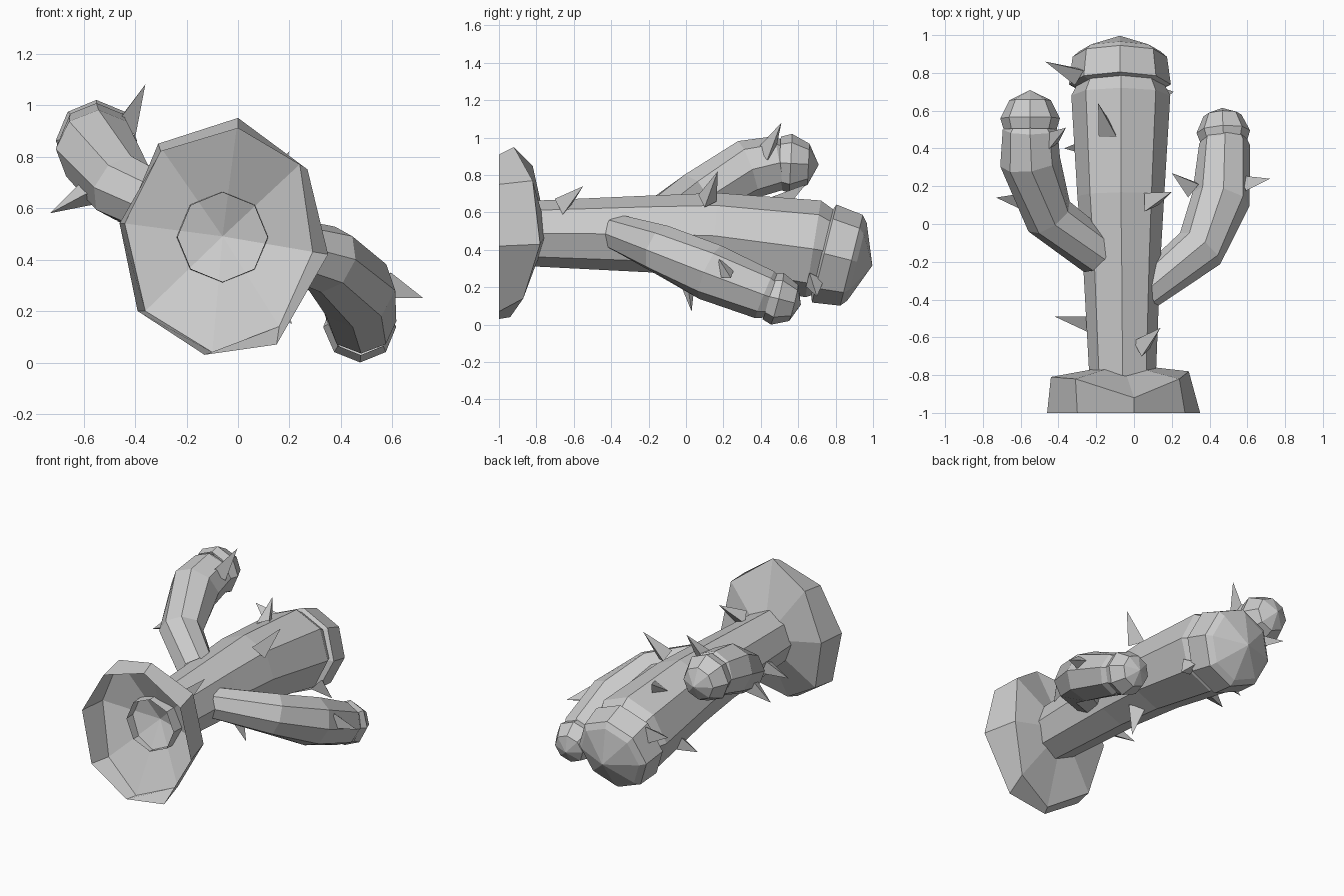
import bpy, bmesh, math
from mathutils import Vector as V

if "Cube" in bpy.data.objects:
    bpy.data.objects.remove(bpy.data.objects["Cube"])

SIDES = 8


def loft(name, rings, tip=None):
    """Skin a list of equal-length point rings, optionally closing to a tip."""
    bm = bmesh.new()
    loops = [[bm.verts.new(p) for p in r] for r in rings]
    n = len(loops[0])
    for a, b in zip(loops, loops[1:]):
        for i in range(n):
            j = (i + 1) % n
            bm.faces.new((a[i], a[j], b[j], b[i]))
    if tip is not None:
        t = bm.verts.new(tip)
        for i in range(n):
            bm.faces.new((loops[-1][i], loops[-1][(i + 1) % n], t))
    bmesh.ops.recalc_face_normals(bm, faces=bm.faces)
    me = bpy.data.meshes.new(name)
    bm.to_mesh(me)
    bm.free()
    ob = bpy.data.objects.new(name, me)
    bpy.context.collection.objects.link(ob)
    return ob


def ring(c, d, r, n=SIDES, phase=0.0):
    """Regular polygon around c, facing along d, first corner towards +z."""
    d = V(d).normalized()
    up = V((0, 0, 1))
    u = (up - d * up.dot(d)).normalized()
    w = d.cross(u)
    return [V(c) + (u * math.cos(a) + w * math.sin(a)) * r
            for a in (phase + 2 * math.pi * i / n for i in range(n))]


def tube(name, path):
    """Open faceted tube through (x, y, z, radius) points."""
    pts = [V(p[:3]) for p in path]
    rings = []
    for i, p in enumerate(path):
        d = V()
        if i:
            d += (pts[i] - pts[i - 1]).normalized()
        if i < len(pts) - 1:
            d += (pts[i + 1] - pts[i]).normalized()
        rings.append(ring(pts[i], d, p[3]))
    return loft(name, rings)


def cap(name, c, d, profile, height):
    """Rounded, lipped end from (distance, radius) pairs along d."""
    d = V(d).normalized()
    c = V(c)
    return loft(name, [ring(c + d * h, d, r) for h, r in profile], c + d * height)


def thorn(name, base, tip, r=0.06):
    """Three-sided pointed thorn."""
    base, tip = V(base), V(tip)
    return loft(name, [ring(base, tip - base, r, 3, 0.5)], tip)


# flared foot: a shallow dome, open towards the front
rim = [(0, .91), (-.30, .82), (-.46, .54), (-.39, .2),
       (-.13, .03), (.15, .07), (.35, .42), (.27, .75)]
mid = [(0, -.92, .95), (-.31, -.82, .85), (-.44, -.81, .54), (-.36, -.86, .2),
       (-.1, -.94, .04), (.16, -.87, .14), (.29, -.78, .43), (.24, -.82, .77)]
loft("foot", [[V((x, -1, z)) for x, z in rim], [V(p) for p in mid]],
     V((-.06, -.74, .49)))

# trunk, its end poking through the foot, and its rounded cap
tube("trunk", [(-.06, -.85, .487, .174), (-.065, -.2, .485, .205),
               (-.07, .15, .475, .23), (-.07, .68, .405, .262),
               (-.07, .76, .39, .22)])
cap("trunk_cap", (-.075, .72, .385), (0, 1, -.25),
    [(.0, .22), (.02, .27), (.17, .25), (.2, .215)], .285)

# left arm, rising
tube("left_arm", [(-.19, -.16, .55, .12), (-.45, .04, .68, .135),
                  (-.55, .33, .83, .16), (-.55, .5, .865, .145),
                  (-.55, .53, .87, .12)])
cap("left_arm_cap", (-.55, .5, .865), (0, 1, -.05),
    [(0, .14), (.06, .158), (.155, .11)], .21)

# right arm, dropping
tube("right_arm", [(.05, -.365, .49, .1), (.35, -.13, .4, .135),
                   (.46, .13, .28, .155), (.48, .42, .16, .135),
                   (.48, .47, .14, .11)])
cap("right_arm_cap", (.475, .44, .15), (-.05, 1, -.25),
    [(0, .125), (.05, .142), (.14, .1)], .18)

# thorns: base and tip
thorns = [
    ((.08, .11, .66), (.2, .17, .82)), ((.04, -.66, .63), (.14, -.55, .74)),
    ((-.22, -.52, .45), (-.42, -.49, .42)), ((-.13, .48, .64), (-.19, .64, .75)),
    ((-.29, .79, .5), (-.47, .86, .55)), ((-.24, .42, .3), (-.37, .4, .25)),
    ((-.45, .43, .91), (-.36, .51, 1.08)), ((-.58, .13, .66), (-.73, .14, .58)),
    ((.57, .2, .3), (.72, .24, .25)), ((.32, .19, .3), (.2, .27, .32)),
    ((-.02, 0, .28), (.04, .03, .07)), ((.12, .68, .24), (.21, .7, .15)),
]
for i, (b, t) in enumerate(thorns):
    thorn(f"thorn_{i + 1}", b, t)
